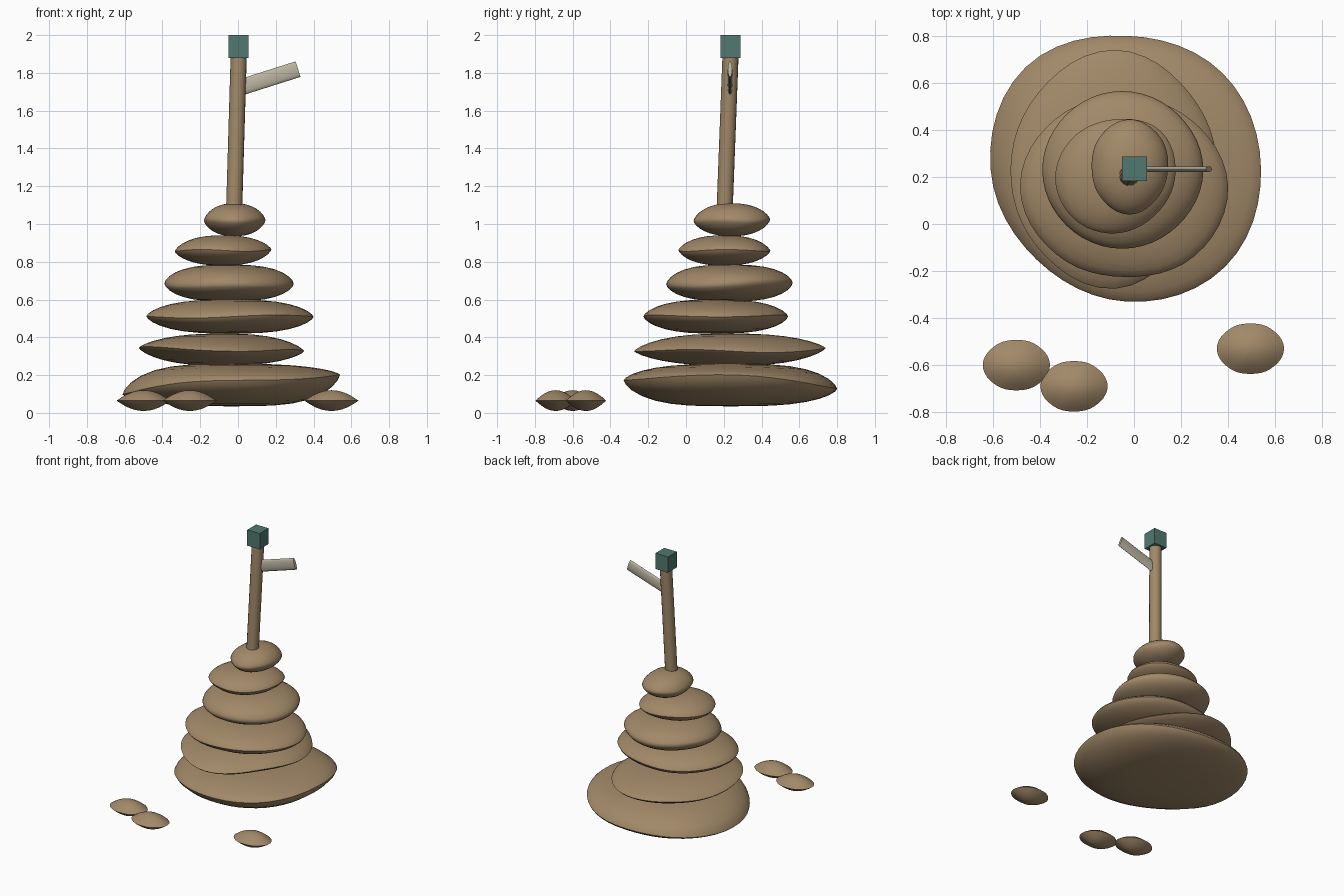
import bpy, bmesh, math
from mathutils import Vector

cube = bpy.data.objects.get("Cube")
if cube:
    bpy.data.objects.remove(cube, do_unlink=True)


def material(name, rgb):
    m = bpy.data.materials.new(name)
    m.use_nodes = True
    m.diffuse_color = (*rgb, 1)
    bsdf = m.node_tree.nodes["Principled BSDF"]
    bsdf.inputs["Base Color"].default_value = (*rgb, 1)
    bsdf.inputs["Roughness"].default_value = 0.9
    return m


BROWN = material("earth_brown", (0.36, 0.25, 0.14))
GREEN = material("muted_green", (0.085, 0.19, 0.16))
PALE = material("pale_grey", (0.5, 0.46, 0.36))


def finish(bm, name, mat, smooth):
    bmesh.ops.recalc_face_normals(bm, faces=bm.faces)
    mesh = bpy.data.meshes.new(name)
    bm.to_mesh(mesh)
    bm.free()
    mesh.materials.append(mat)
    obj = bpy.data.objects.new(name, mesh)
    bpy.context.collection.objects.link(obj)
    if smooth:
        bpy.ops.object.select_all(action='DESELECT')
        obj.select_set(True)
        bpy.context.view_layer.objects.active = obj
        bpy.ops.object.shade_smooth_by_angle(angle=math.radians(smooth))
    return obj


def radius_at(radii, angle):
    """Closed smooth curve through evenly spaced radii."""
    n = len(radii)
    f = angle / math.tau * n
    i, t = int(f), f - int(f)
    a, b, c, d = (radii[(i + k) % n] for k in (-1, 0, 1, 2))
    return b + 0.5 * t * (c - a + t * (2*a - 5*b + 4*c - d + t * (3*(b - c) + d - a)))


def stone(name, centre, radii, bottom, rim, top, tilt=(0, 0), power=2.5, bulge=0.7, wave=0.0):
    """Flat stone: an uneven outline domed above and below a tilted rim."""
    segs, rings = 48, 8
    bm = bmesh.new()
    cx, cy = centre
    outline = [radius_at(radii, math.tau * s / segs) for s in range(segs)]

    def ring(k, side):
        r = math.sin(math.pi / 2 * k / rings)
        dome = max(0, 1 - r ** power) ** bulge
        verts = []
        for s, reach in enumerate(outline):
            a = math.tau * s / segs
            x, y = r * reach * math.cos(a), r * reach * math.sin(a)
            edge = rim + tilt[0] * x + tilt[1] * y + wave * r * math.sin(3 * a + rim * 9)
            verts.append(bm.verts.new((cx + x, cy + y, edge + (side - edge) * dome)))
        return verts

    rim_ring = ring(rings, top)
    for side in (top, bottom):
        pole = bm.verts.new((cx, cy, side))
        loops = [ring(k, side) for k in range(1, rings)] + [rim_ring]
        for s in range(segs):
            t = (s + 1) % segs
            bm.faces.new((pole, loops[0][s], loops[0][t]))
            for lo, hi in zip(loops, loops[1:]):
                bm.faces.new((lo[s], hi[s], hi[t], lo[t]))
    return finish(bm, name, BROWN, 50)


# Stacked stones, largest at the bottom
stone("stone_1", (-0.03, 0.235), (.57, .575, .565, .61, .58, .545, .565, .59),
      0.035, 0.15, 0.26, (0.07, -0.035), 3.2, 0.65, 0.012)
stone("stone_2", (-0.08, 0.235), (.43, .45, .505, .46, .445, .47, .51, .42),
      0.25, 0.335, 0.42, (-0.02, 0), 2.6, 0.75, 0.008)
stone("stone_3", (-0.04, 0.16), (.44, .40, .38, .41, .445, .41, .385, .42),
      0.42, 0.51, 0.6, (0.01, 0), 2.8, 0.65, 0.006)
stone("stone_4", (-0.05, 0.23), (.345, .335, .335, .335, .34, .335, .335, .335),
      0.59, 0.685, 0.785, (0, 0.03), 2.8, 0.6, 0.006)
stone("stone_5", (-0.08, 0.2), (.255, .275, .245, .245, .255, .25, .24, .235),
      0.78, 0.86, 0.94, (0, 0), 2.5, 0.7, 0.005)
stone("stone_6", (-0.02, 0.24), (.165, .185, .205, .18, .16, .175, .2, .175),
      0.935, 1.02, 1.11, (0, 0), 2.3, 0.65, 0.004)

# Loose pebbles on the ground in front
for i, spot in enumerate([(-0.5, -0.6), (-0.255, -0.69), (0.495, -0.53)]):
    stone(f"pebble_{i + 1}", spot, (.143, .121, .107, .121) * 2,
          0.01, 0.065, 0.12, power=2, bulge=1.05)


def rod(name, start, end, radius, mat, flat=1.0):
    """Round bar between two points, optionally flattened along y."""
    bm = bmesh.new()
    start, end = Vector(start), Vector(end)
    axis = end - start
    bmesh.ops.create_cone(bm, cap_ends=True, segments=16, radius1=radius,
                          radius2=radius, depth=axis.length)
    bmesh.ops.scale(bm, vec=(1, flat, 1), verts=bm.verts)
    turn = axis.to_track_quat('Z', 'Y').to_matrix() if flat == 1 else None
    if turn is None:
        x_dir = Vector((axis.z, 0, -axis.x)).normalized()
        for v in bm.verts:
            v.co = x_dir * v.co.x + Vector((0, v.co.y, 0)) + axis.normalized() * v.co.z
    else:
        bmesh.ops.rotate(bm, matrix=turn, verts=bm.verts)
    bmesh.ops.translate(bm, vec=(start + end) / 2, verts=bm.verts)
    return finish(bm, name, mat, 40)


# Leaning pole with a flattened side arm
rod("pole", (-0.021, 0.204, 1.06), (0.004, 0.236, 1.9), 0.043, BROWN)
rod("side_arm", (0.01, 0.233, 1.722), (0.318, 0.233, 1.82), 0.043, PALE, 0.28)

# Square cap on the pole
bm = bmesh.new()
bmesh.ops.create_cube(bm, size=1)
bmesh.ops.scale(bm, vec=(0.106, 0.106, 0.12), verts=bm.verts)
bmesh.ops.translate(bm, vec=(0.003, 0.235, 1.94), verts=bm.verts)
finish(bm, "pole_cap", GREEN, 0)
